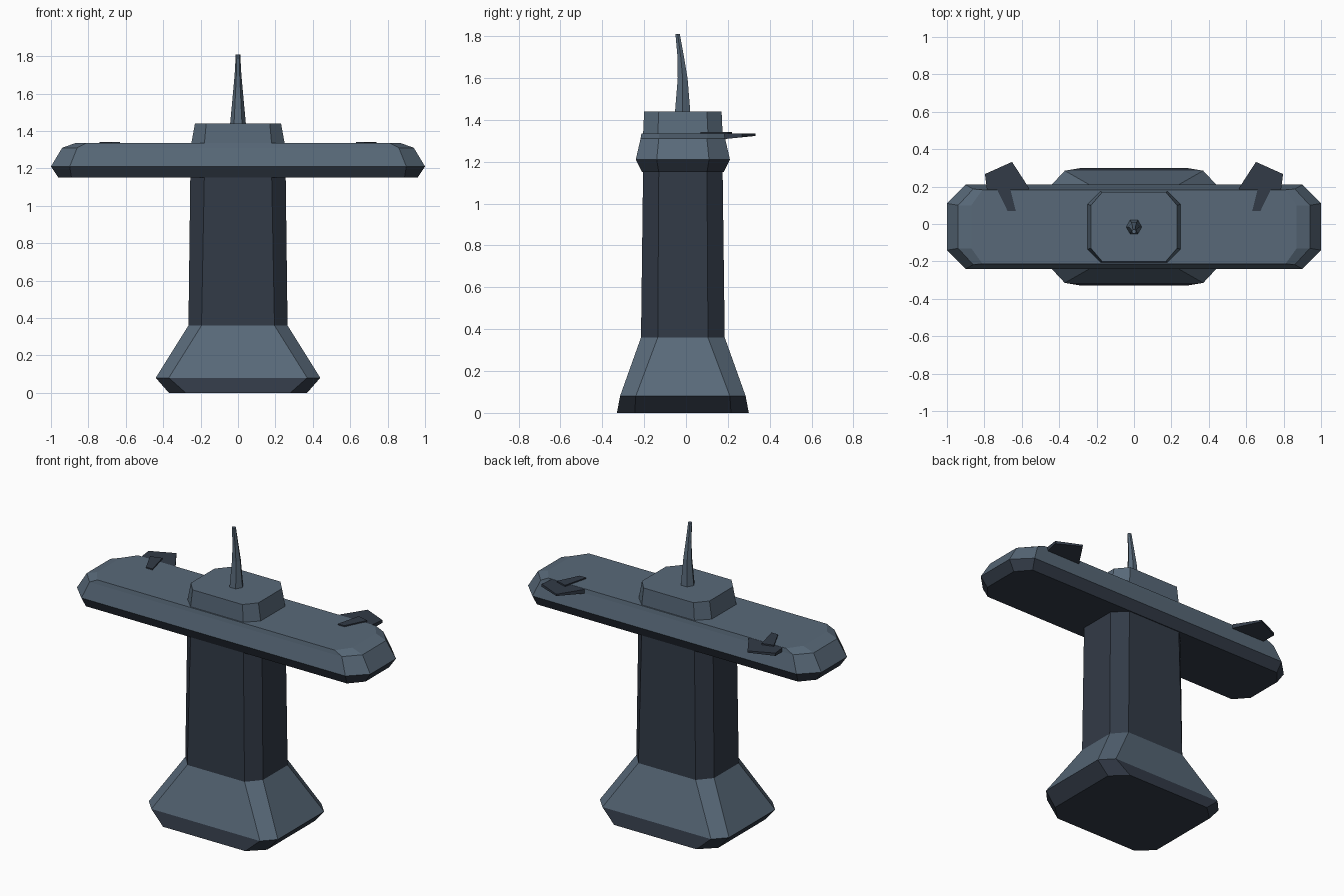
import bpy
import bmesh
import math
from mathutils import Vector

cube = bpy.data.objects.get("Cube")
if cube:
    bpy.data.objects.remove(cube, do_unlink=True)

MID_Y = -0.015


def make_material(name, rgb):
    mat = bpy.data.materials.new(name)
    mat.use_nodes = True
    colour = (*rgb, 1.0)
    mat.diffuse_color = colour
    mat.node_tree.nodes["Principled BSDF"].inputs["Base Color"].default_value = colour
    return mat


slate = make_material("slate grey", (0.098, 0.141, 0.19))
dark = make_material("dark slate", (0.032, 0.043, 0.063))


def octagon(z, hx, hy, cx, cy):
    """Chamfered rectangle: half sizes hx, hy and half lengths cx, cy of the flat sides."""
    quarter = [(hx, cy), (cx, hy)]
    pts = quarter + [(-x, y) for x, y in reversed(quarter)]
    pts += [(-x, -y) for x, y in pts]
    return [Vector((x, y + MID_Y, z)) for x, y in pts]


def loft(name, rings, mats, dark_below=None):
    """Skin a stack of rings, cap both ends, darken faces under a height."""
    bm = bmesh.new()
    loops = [[bm.verts.new(p) for p in ring] for ring in rings]
    n = len(loops[0])
    for low, high in zip(loops, loops[1:]):
        for i in range(n):
            j = (i + 1) % n
            bm.faces.new((low[i], low[j], high[j], high[i]))
    bm.faces.new(loops[0][::-1])
    bm.faces.new(loops[-1])
    bmesh.ops.recalc_face_normals(bm, faces=bm.faces)
    if dark_below is not None:
        for f in bm.faces:
            f.material_index = int(f.calc_center_median().z < dark_below)
    mesh = bpy.data.meshes.new(name)
    bm.to_mesh(mesh)
    bm.free()
    for m in mats:
        mesh.materials.append(m)
    obj = bpy.data.objects.new(name, mesh)
    bpy.context.collection.objects.link(obj)
    return obj


# Flared foot with a dark lower band
loft("base", [
    octagon(0.0, 0.37, 0.315, 0.28, 0.23),
    octagon(0.08, 0.44, 0.30, 0.37, 0.225),
    octagon(0.36, 0.265, 0.2, 0.195, 0.12),
], [slate, dark], dark_below=0.08)

# Slightly tapered shaft
loft("column", [
    octagon(0.36, 0.265, 0.2, 0.195, 0.12),
    octagon(1.16, 0.255, 0.19, 0.18, 0.115),
], [dark])

# Long crossbar deck with a dark underside
loft("deck", [
    octagon(1.15, 0.96, 0.195, 0.89, 0.115),
    octagon(1.21, 1.0, 0.225, 0.9, 0.125),
    octagon(1.31, 0.94, 0.202, 0.86, 0.115),
    octagon(1.335, 0.87, 0.198, 0.81, 0.115),
], [slate, dark], dark_below=1.21)

# Raised block on the deck
loft("turret", [
    octagon(1.33, 0.25, 0.19, 0.18, 0.12),
    octagon(1.44, 0.23, 0.185, 0.17, 0.115),
], [slate])


# Curved six-sided spike
def hexagon(z, y, r):
    return [Vector((r * math.cos(a), y + r * math.sin(a), z))
            for a in (math.tau * i / 6 for i in range(6))]


loft("spike", [
    hexagon(1.44, -0.016, 0.042),
    hexagon(1.6, -0.016, 0.027),
    hexagon(1.7, -0.025, 0.018),
    hexagon(1.81, -0.04, 0.012),
], [slate])

# Pair of swept rear fins, each a thin blade with a ridge set on the deck
BLADE = [(0.56, 0.19), (0.6, 0.14), (0.76, 0.14), (0.787, 0.19), (0.797, 0.267), (0.652, 0.332)]
RIDGE = [(0.632, 0.07), (0.676, 0.07), (0.74, 0.2), (0.67, 0.22)]


def blade_bottom(y):
    return 1.305 + 0.1 * max(0.0, y - 0.15)


for side, label in ((1, "left"), (-1, "right")):
    loft(label + "_fin", [
        [Vector((side * x, y, blade_bottom(y))) for x, y in BLADE],
        [Vector((side * x, y, 1.334)) for x, y in BLADE],
    ], [dark])
    loft(label + "_fin_ridge", [
        [Vector((side * x, y, 1.32)) for x, y in RIDGE],
        [Vector((side * x, y, 1.342)) for x, y in RIDGE],
    ], [dark])
